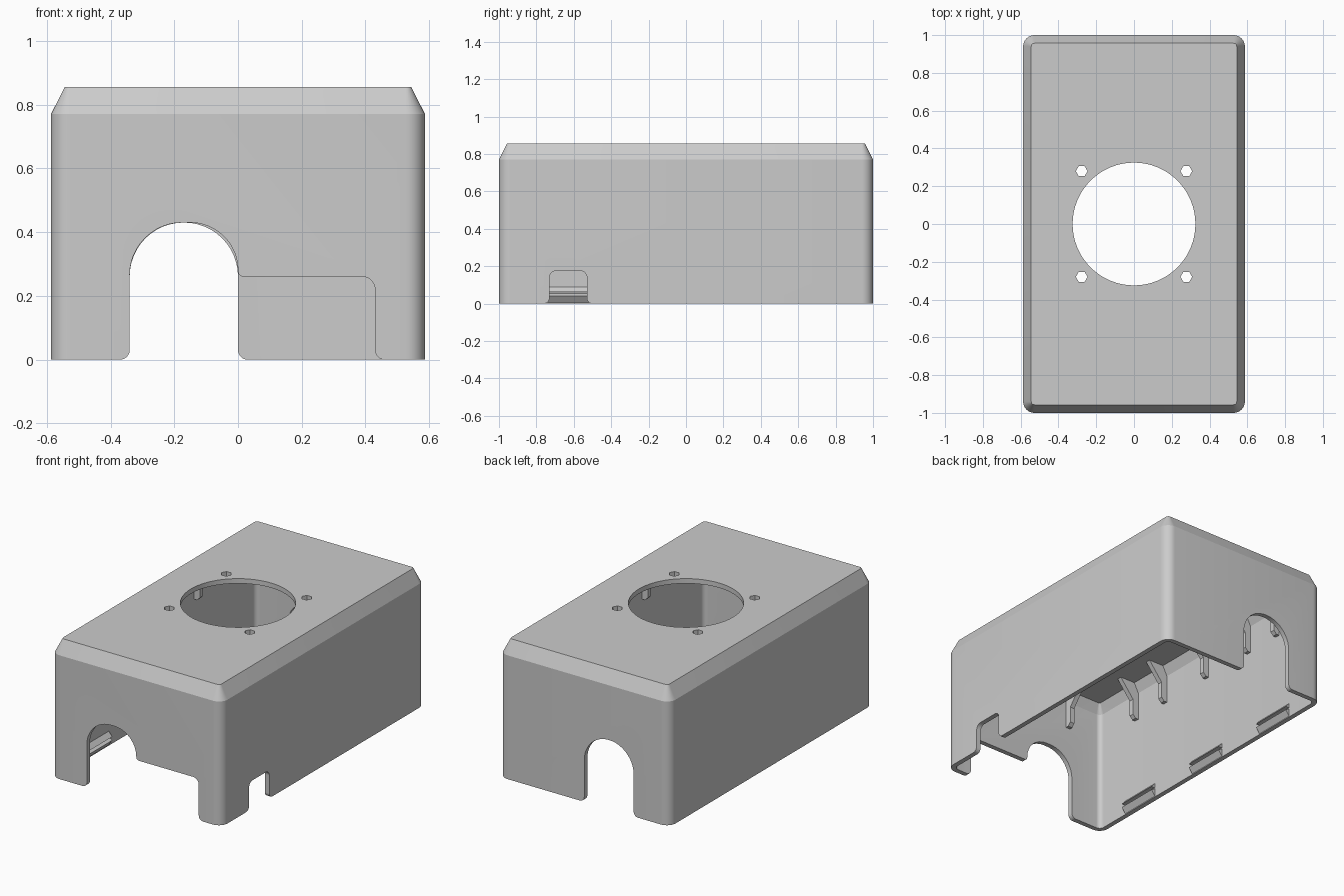
import bpy, bmesh, math
from mathutils import Vector

if "Cube" in bpy.data.objects:
    bpy.data.objects.remove(bpy.data.objects["Cube"])

HX, HY, TOP, SHOULDER = 0.587, 1.0, 0.855, 0.77
WALL, CORNER = 0.03, 0.06

grey = bpy.data.materials.new("plain grey")
grey.diffuse_color = (0.6, 0.6, 0.6, 1)
grey.use_nodes = True
grey.node_tree.nodes["Principled BSDF"].inputs["Base Color"].default_value = grey.diffuse_color


def finish(bm, name):
    bmesh.ops.recalc_face_normals(bm, faces=bm.faces)
    mesh = bpy.data.meshes.new(name)
    bm.to_mesh(mesh)
    bm.free()
    mesh.materials.append(grey)
    obj = bpy.data.objects.new(name, mesh)
    bpy.context.collection.objects.link(obj)
    return obj


def rounded(points, steps=12):
    """Polygon of (u, v, radius) corners turned into a filleted outline."""
    out = []
    for i, (u, v, r) in enumerate(points):
        p = Vector((u, v))
        if r == 0:
            arc = [p]
        else:
            a = (Vector(points[i - 1][:2]) - p).normalized()
            b = (Vector(points[(i + 1) % len(points)][:2]) - p).normalized()
            c = p + (a + b) * r              # all corners are right angles
            arc = [c - b * r * math.cos(t) - a * r * math.sin(t)
                   for t in (math.pi / 2 * k / steps for k in range(steps + 1))]
        for q in arc:
            if not out or (q - out[-1]).length > 1e-5:
                out.append(q)
    return out


def prism(name, outline, axis, lo, hi):
    """Extrude a 2D outline along one axis between lo and hi."""
    place = {"x": lambda u, v, w: (w, u, v),
             "y": lambda u, v, w: (u, w, v),
             "z": lambda u, v, w: (u, v, w)}[axis]
    bm = bmesh.new()
    rings = [[bm.verts.new(place(u, v, w)) for u, v in outline] for w in (lo, hi)]
    n = len(outline)
    for i in range(n):
        j = (i + 1) % n
        bm.faces.new((rings[0][i], rings[0][j], rings[1][j], rings[1][i]))
    bm.faces.new(rings[0])
    bm.faces.new(rings[1])
    return finish(bm, name)


def circle(cx, cy, r, n):
    return [(cx + r * math.cos(2 * math.pi * k / n),
             cy + r * math.sin(2 * math.pi * k / n)) for k in range(n)]


# Hollow cover: rings run up the outside, then down the inside
bm = bmesh.new()
rings = []
for inset, z in ((0, 0), (0, SHOULDER), (0.043, TOP),
                 (0.06, TOP - WALL), (WALL, SHOULDER - 0.005), (WALL, 0)):
    x, y, r = HX - inset, HY - inset, max(CORNER - inset, 0.01)
    outline = rounded([(-x, -y, r), (x, -y, r), (x, y, r), (-x, y, r)], 8)
    rings.append([bm.verts.new((u, v, z)) for u, v in outline])
n = len(rings[0])
for k in (0, 1, 3, 4, 5):
    a, b = rings[k], rings[(k + 1) % 6]
    for i in range(n):
        j = (i + 1) % n
        bm.faces.new((a[i], a[j], b[j], b[i]))
bm.faces.new(rings[2])
bm.faces.new(rings[3])
cover = finish(bm, "cover")

# Openings: front arch with wide slot, back arch, side notch, round hole, screw holes
F = 0.03
front = rounded([(-0.34 - F, -0.1, 0), (-0.34 - F, 0, 0), (-0.34, 0, F),
                 (-0.34, 0.43, 0.165), (0, 0.43, 0.15), (0, 0.26, 0.018),
                 (0.43, 0.26, 0.04), (0.43, 0, F), (0.43 + F, 0, 0), (0.43 + F, -0.1, 0)])
back = rounded([(-0.34 - F, -0.1, 0), (-0.34 - F, 0, 0), (-0.34, 0, F),
                (-0.34, 0.43, 0.169), (0, 0.43, 0.169), (0, 0, F), (F, 0, 0), (F, -0.1, 0)])
notch = rounded([(-0.73 - F, -0.1, 0), (-0.73 - F, 0, 0), (-0.73, 0, F),
                 (-0.73, 0.175, 0.035), (-0.53, 0.175, 0.035), (-0.53, 0, F),
                 (-0.53 + F, 0, 0), (-0.53 + F, -0.1, 0)])
cutters = [prism("front_cutter", front, "y", -1.1, -0.9),
           prism("back_cutter", back, "y", 0.9, 1.1),
           prism("notch_cutter", notch, "x", 0.5, 0.7),
           prism("hole_cutter", circle(0, 0, 0.325, 64), "z", 0.75, 0.95)]
for sx in (-1, 1):
    for sy in (-1, 1):
        cutters.append(prism("screw_cutter", circle(sx * 0.277, sy * 0.28, 0.031, 6),
                             "z", 0.75, 0.95))

bpy.context.view_layer.objects.active = cover
for cutter in cutters:
    cutter.hide_render = True
    mod = cover.modifiers.new("cut", "BOOLEAN")
    mod.operation, mod.solver, mod.object = "DIFFERENCE", "EXACT", cutter
    bpy.ops.object.modifier_apply(modifier=mod.name)
    bpy.data.objects.remove(cutter)
bpy.ops.object.select_all(action="DESELECT")
cover.select_set(True)
bpy.ops.object.shade_smooth_by_angle(angle=math.radians(20))

# Gusset ribs under the lid: (distance in from the outer wall, height)
RIB = ((0.02, 0.59), (0.05, 0.59), (0.07, 0.61), (0.07, 0.71),
       (0.17, 0.835), (0.055, 0.835), (0.02, 0.765))
for s in (-1, 1):
    for y in (-0.64, -0.38, 0, 0.38, 0.64):
        prism("side_rib", [(s * (HX - d), z) for d, z in RIB], "y", y - 0.015, y + 0.015)
    for x in (-0.31, 0, 0.31):
        prism("end_rib", [(s * (HY - d), z) for d, z in RIB], "x", x - 0.015, x + 0.015)

# Snap strips low on the side walls: a wedge below and a ledge above
WEDGE = ((0.02, 0.005), (WALL, 0.005), (0.055, 0.04), (WALL, 0.055), (0.02, 0.055))
LEDGE = ((0.02, 0.062), (0.055, 0.062), (WALL, 0.09), (0.02, 0.09))
for s in (-1, 1):
    for y in (-0.61, 0, 0.61):
        if s > 0 and y < 0:
            continue                        # the side notch is here
        for name, shape in (("snap_wedge", WEDGE), ("snap_ledge", LEDGE)):
            prism(name, [(s * (HX - d), z) for d, z in shape], "y", y - 0.135, y + 0.135)
